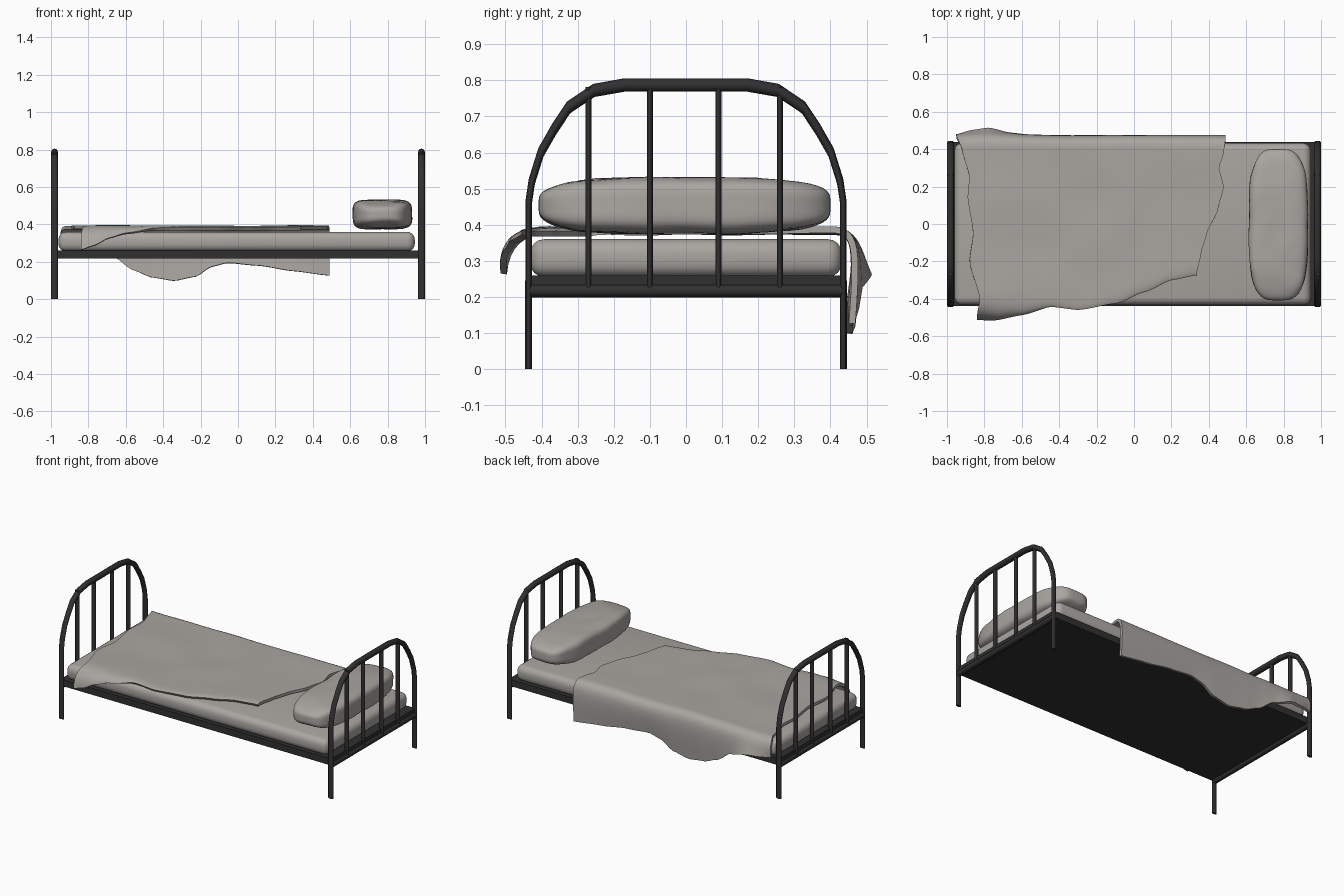
import bpy, bmesh, math
from mathutils import Vector, noise

if "Cube" in bpy.data.objects:
    bpy.data.objects.remove(bpy.data.objects["Cube"])


def material(name, rgb):
    m = bpy.data.materials.new(name)
    m.diffuse_color = (*rgb, 1)
    m.use_nodes = True
    m.node_tree.nodes["Principled BSDF"].inputs["Base Color"].default_value = m.diffuse_color
    return m


IRON = material("dark iron", (0.03, 0.03, 0.03))
CLOTH = material("warm grey cloth", (0.40, 0.38, 0.355))


def finish(ob, mat, angle=40):
    """Link, apply modifiers / curves, smooth, colour."""
    bpy.context.scene.collection.objects.link(ob)
    bpy.ops.object.select_all(action='DESELECT')
    ob.select_set(True)
    bpy.context.view_layer.objects.active = ob
    bpy.ops.object.convert(target='MESH')
    ob = bpy.context.view_layer.objects.active
    ob.data.materials.clear()
    ob.data.materials.append(mat)
    bpy.ops.object.shade_smooth_by_angle(angle=math.radians(angle))
    return ob


def tube(name, x, pts, r, squash=0.5):
    """Tube through (y, z) points in the plane x; flattened across the bed."""
    cu = bpy.data.curves.new(name, 'CURVE')
    cu.dimensions = '3D'
    cu.bevel_depth = r
    cu.bevel_resolution = 2
    cu.use_fill_caps = True
    sp = cu.splines.new('POLY')
    sp.points.add(len(pts) - 1)
    for p, (y, z) in zip(sp.points, pts):
        p.co = (x, y / squash, z, 1)
    ob = bpy.data.objects.new(name, cu)
    ob.scale.y = squash
    return finish(ob, IRON, 50)


def box(name, lo, hi, mat, bevel=0.0, seg=1):
    bm = bmesh.new()
    bmesh.ops.create_cube(bm, size=1)
    for v in bm.verts:
        v.co = [lo[i] + (v.co[i] + 0.5) * (hi[i] - lo[i]) for i in range(3)]
    if bevel:
        bmesh.ops.bevel(bm, geom=bm.edges[:], offset=bevel, segments=seg,
                        profile=0.5, affect='EDGES')
    me = bpy.data.meshes.new(name)
    bm.to_mesh(me)
    bm.free()
    return finish(bpy.data.objects.new(name, me), mat, 60)


def table(t, pts):
    """Smooth interpolation through (t, value) pairs."""
    if t <= pts[0][0]:
        return pts[0][1]
    for (a, va), (b, vb) in zip(pts, pts[1:]):
        if t <= b:
            k = (t - a) / (b - a)
            return va + (vb - va) * (k * 0.5 + 0.5 * k * k * (3 - 2 * k))
    return pts[-1][1]


# head and foot ends: arch with legs, four bars, low cross bar
half = [(0.436, 0), (0.436, 0.46), (0.427, 0.52), (0.402, 0.60), (0.365, 0.665),
        (0.325, 0.725), (0.255, 0.772), (0.17, 0.787)]
arch = [(-y, z) for y, z in half] + [(0, 0.787)] + half[::-1]
for side, x in (("foot", -0.981), ("head", 0.981)):
    tube(side + "_arch", x, arch, 0.0185)
    tube(side + "_cross_bar", x, [(-0.436, 0.217), (0.436, 0.217)], 0.018, 1)
    for i, y in enumerate((-0.27, -0.1, 0.09, 0.26)):
        tube(f"{side}_bar_{i + 1}", x, [(y, 0.22), (y, 0.782)], 0.016)

# base slab
box("bed_base", (-0.985, -0.438, 0.217), (0.985, 0.438, 0.26), IRON)

# mattress
box("mattress", (-0.96, -0.432, 0.255), (0.945, 0.432, 0.36), CLOTH, 0.04, 4)

# pillow: rounded-box solid with soft creases
bm = bmesh.new()
bmesh.ops.create_cube(bm, size=2)
bmesh.ops.subdivide_edges(bm, edges=bm.edges[:], cuts=15, use_grid_fill=True)
for v in bm.verts:
    c = v.co
    n = (abs(c.x) ** 4.5 + abs(c.y) ** 4.5 + abs(c.z) ** 4.5) ** (1 / 4.5)
    c = c / n
    taper = 1 - 0.22 * abs(c.y) ** 4
    p = Vector((0.772 + 0.158 * c.x * taper, -0.004 + 0.404 * c.y, 0.453 + 0.078 * c.z * taper))
    p.z += 0.006 * noise.noise(p * 9)
    p.x += 0.004 * noise.noise(p * 11)
    v.co = p
me = bpy.data.meshes.new("pillow")
bm.to_mesh(me)
bm.free()
finish(bpy.data.objects.new("pillow", me), CLOTH, 60)

# blanket: outline tables for a cloth laid askew and hanging over the back side
FRONT_Y = [(0, -0.505), (0.08, -0.507), (0.2, -0.48), (0.33, -0.437), (0.46, -0.455),
           (0.63, -0.42), (0.76, -0.36), (0.89, -0.295), (1, -0.27)]
FRONT_Z = [(0, 0.265), (0.06, 0.285), (0.13, 0.325), (0.2, 0.35), (0.33, 0.372), (0.5, 0.375), (1, 0.375)]
BACK_Z = [(0, 0.275), (0.1, 0.265), (0.2, 0.225), (0.27, 0.155), (0.34, 0.115),
          (0.42, 0.095), (0.5, 0.12), (0.56, 0.175), (0.62, 0.195), (0.73, 0.18),
          (0.86, 0.15), (1, 0.125)]
BACK_Y = [(0, 0.47), (0.06, 0.495), (0.12, 0.507), (0.2, 0.48), (0.3, 0.462), (0.42, 0.452), (1, 0.46)]
LEFT_X = [(-0.5, -0.84), (-0.4, -0.825), (-0.2, -0.88), (-0.05, -0.86), (0.15, -0.89),
          (0.25, -0.88), (0.4, -0.92), (0.47, -0.95)]
RIGHT_X = [(-0.27, 0.335), (-0.15, 0.36), (-0.05, 0.39), (0.08, 0.45), (0.2, 0.48),
           (0.3, 0.455), (0.38, 0.48), (0.46, 0.49)]
TOP = 0.383
NU, NF, NM, NB = 60, 8, 24, 14


def bezier(pts, t):
    pts = [Vector(p) for p in pts]
    while len(pts) > 1:
        pts = [a.lerp(b, t) for a, b in zip(pts, pts[1:])]
    return pts[0]


bm = bmesh.new()
cols = []
for i in range(NU + 1):
    u = i / NU
    yf, zf = table(u, FRONT_Y), table(u, FRONT_Z)
    yb, zb = table(u, BACK_Y), table(u, BACK_Z)
    j = max(-0.38, yf + 0.06)
    sec = [bezier([(yf, zf), (yf + 0.01, TOP), (j, TOP)], k / NF) for k in range(NF)]
    sec += [Vector((j + (0.40 - j) * k / NM, TOP)) for k in range(NM)]
    sec += [bezier([(0.40, TOP), (0.475, TOP + 0.005), (0.475, 0.33), (yb, zb)], k / NB)
            for k in range(NB + 1)]
    col = []
    for y, z in sec:
        l, r = table(y, LEFT_X), table(y, RIGHT_X)
        x = l + (r - l) * u
        z += 0.006 * noise.noise(Vector((x * 4, y * 4, 1))) + 0.006 * max(0, -y - 0.2) * (1 - u)
        col.append(bm.verts.new((x, y, z)))
    cols.append(col)
for a, b in zip(cols, cols[1:]):
    for k in range(len(a) - 1):
        bm.faces.new((a[k], b[k], b[k + 1], a[k + 1]))
me = bpy.data.meshes.new("blanket")
bm.to_mesh(me)
bm.free()
blanket = bpy.data.objects.new("blanket", me)
sol = blanket.modifiers.new("thickness", 'SOLIDIFY')
sol.thickness = 0.018
sol.offset = 0
finish(blanket, CLOTH, 60)
